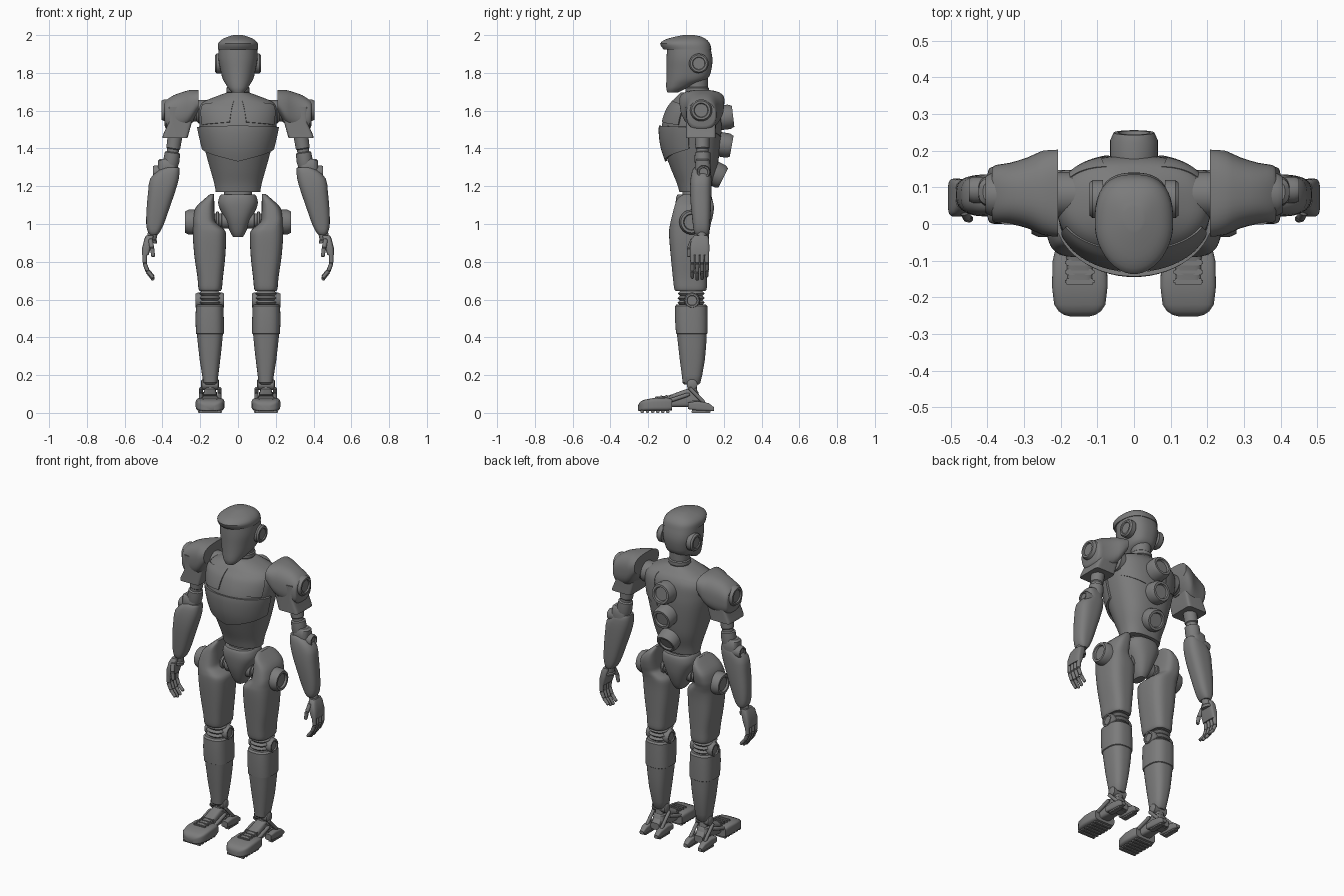
import bpy, bmesh, math
from mathutils import Vector

GREY = bpy.data.materials.new("dark_grey")
GREY.diffuse_color = (.2, .2, .2, 1)


def finish(name, bm, mirror=False, angle=0.6):
    bmesh.ops.recalc_face_normals(bm, faces=bm.faces)
    for f in bm.faces:
        f.smooth = True
    for e in bm.edges:
        e.smooth = len(e.link_faces) == 2 and e.calc_face_angle() < angle
    me = bpy.data.meshes.new(name)
    bm.to_mesh(me)
    bm.free()
    me.materials.append(GREY)
    ob = bpy.data.objects.new(name, me)
    bpy.context.collection.objects.link(ob)
    if mirror:
        ob.modifiers.new("Mirror", 'MIRROR')
    return ob


def skin(bm, loops):
    vs = [[bm.verts.new(p) for p in loop] for loop in loops]
    n = len(vs[0])
    for a, b in zip(vs, vs[1:]):
        for i in range(n):
            bm.faces.new((a[i], a[(i + 1) % n], b[(i + 1) % n], b[i]))
    bm.faces.new(vs[0])
    bm.faces.new(vs[-1])


def dense(rings, sub):
    """Catmull-Rom interpolation between rings"""
    out = []
    for i in range(len(rings) - 1):
        p = [rings[max(0, min(len(rings) - 1, i + k))] for k in (-1, 0, 1, 2)]
        for s in range(sub):
            t = s / sub
            out.append([0.5 * (2 * b + (c - a) * t + (2 * a - 5 * b + 4 * c - d) * t * t
                               + (3 * b - a - 3 * c + d) * t ** 3) for a, b, c, d in zip(*p)])
    return out + [list(rings[-1])]


def section(r, ang, n, scale=1.0):
    """Point on a superellipse given by ring (t, a0, a1, b0, b1); n may be (front, back)"""
    if isinstance(n, tuple):
        n = n[0] if math.sin(ang) < 0 else n[1]
    f = lambda v: math.copysign(abs(v) ** (2 / n), v) * scale
    return ((r[1] + r[2]) / 2 + (r[2] - r[1]) / 2 * f(math.cos(ang)),
            (r[3] + r[4]) / 2 + (r[4] - r[3]) / 2 * f(math.sin(ang)))


def loft(name, rings, n=2.5, axis='z', mirror=False, sub=1, seg=40):
    bm = bmesh.new()
    place = {'z': lambda t, a, b: (a, b, t), 'x': lambda t, a, b: (t, a, b),
             'y': lambda t, a, b: (a, t, b)}[axis]
    skin(bm, [[place(r[0], *section(r, 2 * math.pi * (i + .5) / seg, n)) for i in range(seg)]
              for r in dense(rings, sub)])
    return finish(name, bm, mirror)


def lathe(name, start, direction, profile, mirror=False, seg=32):
    """Turned part: profile of (distance, radius) along a direction"""
    bm = bmesh.new()
    d = Vector(direction).normalized()
    q = d.to_track_quat('Z', 'Y')
    skin(bm, [[Vector(start) + d * h + q @ Vector((r * math.cos(2 * math.pi * i / seg),
              r * math.sin(2 * math.pi * i / seg), 0)) for i in range(seg)] for h, r in profile])
    return finish(name, bm, mirror)


def disc(name, start, direction, h, r, mirror=False):
    lathe(name, start, direction, [(0, r), (h * .75, r), (h, r * .86), (h, r * .66),
                                   (h * .85, r * .6), (h * .85, .001)], mirror)


def rod(name, pts, r0, r1, mirror=True, seg=14):
    """Jointed rod with rounded segment ends"""
    for i, (a, b) in enumerate(zip(pts, pts[1:])):
        a, b = Vector(a), Vector(b)
        L = (b - a).length
        ra, rb = (r0 + (r1 - r0) * (i + k) / (len(pts) - 1) for k in (0, 1))
        lathe(f"{name}_{i + 1}", a, b - a, [(-ra * .5, ra * .5), (0, ra), (L * .9, rb), (L, rb * .6)],
              mirror, seg)


def box(name, x0, x1, y0, y1, z0, z1, bevel=.006, mirror=False):
    bm = bmesh.new()
    skin(bm, [[(x0, y0, z), (x1, y0, z), (x1, y1, z), (x0, y1, z)] for z in (z0, z1)])
    bmesh.ops.bevel(bm, geom=bm.edges[:], offset=bevel, segments=2, affect='EDGES')
    return finish(name, bm, mirror)


# Head: face shell, brow cap, ear discs, neck
loft("face_shell", [(1.695, -.028, .028, -.098, -.045), (1.715, -.048, .048, -.104, -.005),
                    (1.74, -.065, .065, -.105, .05), (1.77, -.082, .082, -.104, .115),
                    (1.82, -.094, .094, -.103, .135), (1.88, -.104, .104, -.103, .14),
                    (1.95, -.1, .1, -.1, .125)], (2.1, 2.6), sub=3)
loft("brow_cap", [(1.925, -.107, .107, -.12, .135), (1.955, -.105, .105, -.137, .127),
                  (1.977, -.085, .085, -.108, .108), (1.992, -.052, .052, -.055, .08),
                  (2.0, -.025, .025, -.015, .045)], (1.9, 2.6), sub=3)
disc("ear", (.085, .068, 1.85), (1, 0, 0), .037, .052, True)
lathe("neck", (0, .06, 1.62), (0, 0, 1),
      [(0, .07), (.05, .066), (.055, .058), (.075, .058), (.08, .062), (.1, .062),
       (.105, .056), (.16, .058)])

# Torso shell
torso = [(1.17, -.118, .118, -.035, .13), (1.22, -.127, .127, -.05, .14), (1.3, -.15, .15, -.083, .165),
         (1.4, -.177, .177, -.118, .18), (1.49, -.198, .198, -.13, .188), (1.55, -.207, .207, -.122, .188),
         (1.61, -.207, .207, -.1, .183), (1.645, -.185, .185, -.075, .168),
         (1.67, -.13, .13, -.055, .145), (1.695, -.062, .062, -.03, .12)]
ROUND = (2.0, 2.6)
loft("torso_shell", torso, ROUND, sub=4, seg=56)
TORSO = dense(torso, 6)


def plate(name, corners, lift=1.02, m=14):
    """Panel laid on the torso; corners are (degrees, height)"""
    bm = bmesh.new()
    grid = []
    for i in range(m + 1):
        u = i / m
        row = []
        for j in range(m + 1):
            v = j / m
            w = ((1 - u) * (1 - v), u * (1 - v), u * v, (1 - u) * v)
            ang, z = (sum(k * c[x] for k, c in zip(w, corners)) for x in (0, 1))
            k = max(i for i in range(len(TORSO) - 1) if TORSO[i][0] <= z)
            a, b = TORSO[k], TORSO[k + 1]
            t = (z - a[0]) / (b[0] - a[0])
            r = [p + (q - p) * t for p, q in zip(a, b)]
            row.append(bm.verts.new((*section(r, math.radians(ang), ROUND, lift), z)))
        grid.append(row)
    for i in range(m):
        for j in range(m):
            bm.faces.new((grid[i][j], grid[i + 1][j], grid[i + 1][j + 1], grid[i][j + 1]))
    ob = finish(name, bm, True)
    s = ob.modifiers.new("Thickness", 'SOLIDIFY')
    s.thickness, s.offset = .012, -1


plate("chest_plate", [(-78, 1.54), (-26, 1.525), (-24, 1.635), (-83, 1.655)], 1.045)
plate("rib_plate", [(-90, 1.335), (-5, 1.4), (-5, 1.515), (-90, 1.52)], 1.018)
plate("back_plate", [(76, 1.46), (25, 1.5), (25, 1.63), (70, 1.655)], 1.02)

# Spine discs on the back
for z, y, dy, dz, h in ((1.56, .165, 1, .12, .085), (1.425, .165, 1, -.18, .078), (1.275, .135, 1, -.5, .07)):
    disc("spine_disc", (0, y, z), (0, dy, dz), h, .065)

# Waist and pelvis
loft("waist", [(1.12, -.075, .075, -.02, .11), (1.19, -.075, .075, -.02, .11)], 2.6)
loft("pelvis", [(.93, -.025, .025, .0, .085), (.96, -.043, .043, -.02, .105), (1.03, -.073, .073, -.045, .13),
                (1.1, -.104, .104, -.055, .14), (1.14, -.1, .1, -.052, .138), (1.155, -.09, .09, -.045, .13)],
     2.5, sub=3)
lathe("hip_axle", (.04, .035, 1.02), (1, 0, 0),
      [(0, .045), (.045, .045), (.047, .036), (.06, .036), (.062, .045), (.075, .045), (.077, .036), (.1, .036)], True)

# Legs: thigh, hip disc, knee, shin
loft("thigh", [(.645, .092, .203, -.055, .103), (.66, .085, .21, -.063, .11), (.72, .079, .215, -.07, .112),
               (.82, .068, .23, -.08, .116), (.91, .063, .238, -.088, .12), (.96, .066, .24, -.09, .125),
               (.985, .09, .24, -.087, .129), (1.01, .118, .24, -.082, .134), (1.04, .124, .238, -.075, .142),
               (1.09, .125, .222, -.062, .148),
               (1.135, .126, .175, -.045, .135), (1.158, .127, .148, -.01, .1)], 3, mirror=True, sub=3)
disc("hip_disc", (.2, .03, 1.01), (1, 0, 0), .08, .066, True)
loft("knee_bellows", [(.56 + .012 * i, .09 + d, .207 - d, -.045 + d, .1 - d)
                      for i, d in enumerate((0, .012, 0, .012, 0, .012, 0, .012))], 2.6, mirror=True)
disc("knee_disc_outer", (.18, .032, .595), (1, 0, 0), .045, .042, True)
disc("knee_disc_inner", (.115, .032, .595), (-1, 0, 0), .042, .042, True)
loft("shin", [(.575, .085, .215, -.05, .105), (.565, .077, .223, -.058, .113), (.5, .075, .225, -.059, .115),
              (.42, .075, .223, -.053, .114), (.417, .08, .218, -.048, .11), (.36, .085, .212, -.042, .107),
              (.28, .094, .203, -.033, .1), (.2, .104, .19, -.022, .086), (.16, .109, .184, -.018, .076),
              (.15, .118, .176, -.008, .068)], 2.7, mirror=True)

# Feet: ankle, toe block, instep, heel prongs, sole treads
lathe("ankle_axle", (.1, .032, .15), (1, 0, 0), [(0, .02), (.005, .028), (.09, .028), (.095, .02)], True)
loft("ankle_post", [(.07, .11, .186, -.015, .075), (.11, .112, .184, -.005, .065),
                    (.115, .122, .174, .005, .06), (.15, .122, .174, .01, .055)], 3.5, mirror=True)
loft("toe_block", [(-.253, .125, .171, .012, .04), (-.248, .105, .191, .01, .052), (-.238, .09, .206, .01, .062),
                   (-.22, .078, .218, .01, .07), (-.17, .072, .224, .01, .079), (-.1, .074, .222, .01, .081),
                   (-.075, .08, .216, .014, .074)], 5, 'y', True)
loft("instep", [(-.16, .112, .184, .04, .085), (-.09, .11, .186, .03, .092), (-.03, .112, .184, .03, .115),
                (.02, .114, .182, .03, .132), (.06, .12, .176, .03, .1), (.09, .12, .176, .03, .07)], 4, 'y', True)
for i in range(4):
    y = -.165 + .026 * i
    box("instep_bar", .108, .188, y, y + .016, .06, .088 + .003 * i, .004, True)
for i in range(6):
    y = -.24 + .027 * i
    box("sole_tread", .09, .206, y, y + .018, 0, .014, .003, True)
box("heel_block", .1, .196, .02, .085, .025, .065, .008, True)
for x in (.078, .176):
    loft("heel_prong", [(.01, x, x + .042, .02, .055), (.06, x, x + .042, .012, .062),
                        (.12, x + .003, x + .04, .01, .052), (.148, x + .008, x + .034, .01, .03)],
         4, 'y', True)
    box("heel_tread", x + .006, x + .036, .03, .13, 0, .014, .003, True)
    rod("heel_strut", [(x + .02, .02, .13), (x + .02, .1, .05)], .01, .01)
    rod("side_strut", [(x + .02, -.1, .06), (x + .02, .02, .1)], .011, .011)

# Shoulders: ball joint, pad, sleeve, disc
lathe("shoulder_joint", (.16, .08, 1.595), (1, 0, 0),
      [(0, .062), (.05, .062), (.06, .052), (.075, .052), (.08, .058), (.12, .055)], True)
loft("shoulder_pad", [(.208, -.035, .203, 1.6, 1.71), (.25, -.03, .2, 1.53, 1.71), (.29, -.012, .182, 1.5, 1.7),
                      (.34, .0, .167, 1.49, 1.682), (.378, .003, .161, 1.5, 1.658), (.388, .012, .152, 1.52, 1.648)],
     2.6, 'x', True, sub=2)
loft("shoulder_sleeve", [(1.455, .268, .4, .0, .157), (1.47, .263, .398, .0, .157), (1.535, .245, .368, .0, .158),
                         (1.62, .225, .37, -.002, .162)], 9, mirror=True)
disc("shoulder_disc", (.35, .08, 1.602), (1, 0, 0), .055, .058, True)

# Arms: upper arm, elbow, forearm
lathe("upper_arm", (.328, .085, 1.5), (.15, .02, -1),
      [(0, .04), (.1, .037), (.105, .032), (.12, .032), (.125, .041), (.17, .043), (.2, .038)], True)
loft("elbow_cuff", [(1.26, .325, .42, .05, .13), (1.3, .325, .425, .046, .132), (1.335, .322, .424, .05, .126),
                    (1.345, .33, .412, .058, .118)], 3, mirror=True)
disc("elbow_disc", (.4, .093, 1.275), (1, 0, 0), .05, .036, True)
loft("forearm", [(1.3, .312, .385, .045, .12), (1.285, .31, .42, .034, .13), (1.24, .313, .465, .024, .135),
                 (1.17, .333, .476, .021, .135), (1.08, .364, .484, .027, .132), (1.0, .392, .486, .036, .127),
                 (.96, .412, .478, .042, .122), (.945, .424, .468, .05, .115)], 2.7, mirror=True, sub=2)

# Hands: wrist, palm, four fingers, thumb
lathe("wrist", (.448, .083, .97), (.2, 0, -1), [(0, .026), (.05, .026), (.055, .032), (.07, .032)], True)
loft("palm", [(.94, .446, .486, .045, .115), (.92, .45, .496, .028, .122), (.87, .462, .508, .02, .124),
              (.835, .474, .508, .022, .122)], 4, mirror=True)
for i in range(4):
    y, k = .034 + .0255 * i, (.01, 0, .004, .018)[i]
    rod("finger", [(.492, y, .845), (.494, y, .79), (.478, y, .745 + k / 2), (.447, y, .703 + k)], .0125, .009)
rod("thumb", [(.464, .035, .915), (.455, .016, .87), (.448, .014, .825)], .013, .01)
